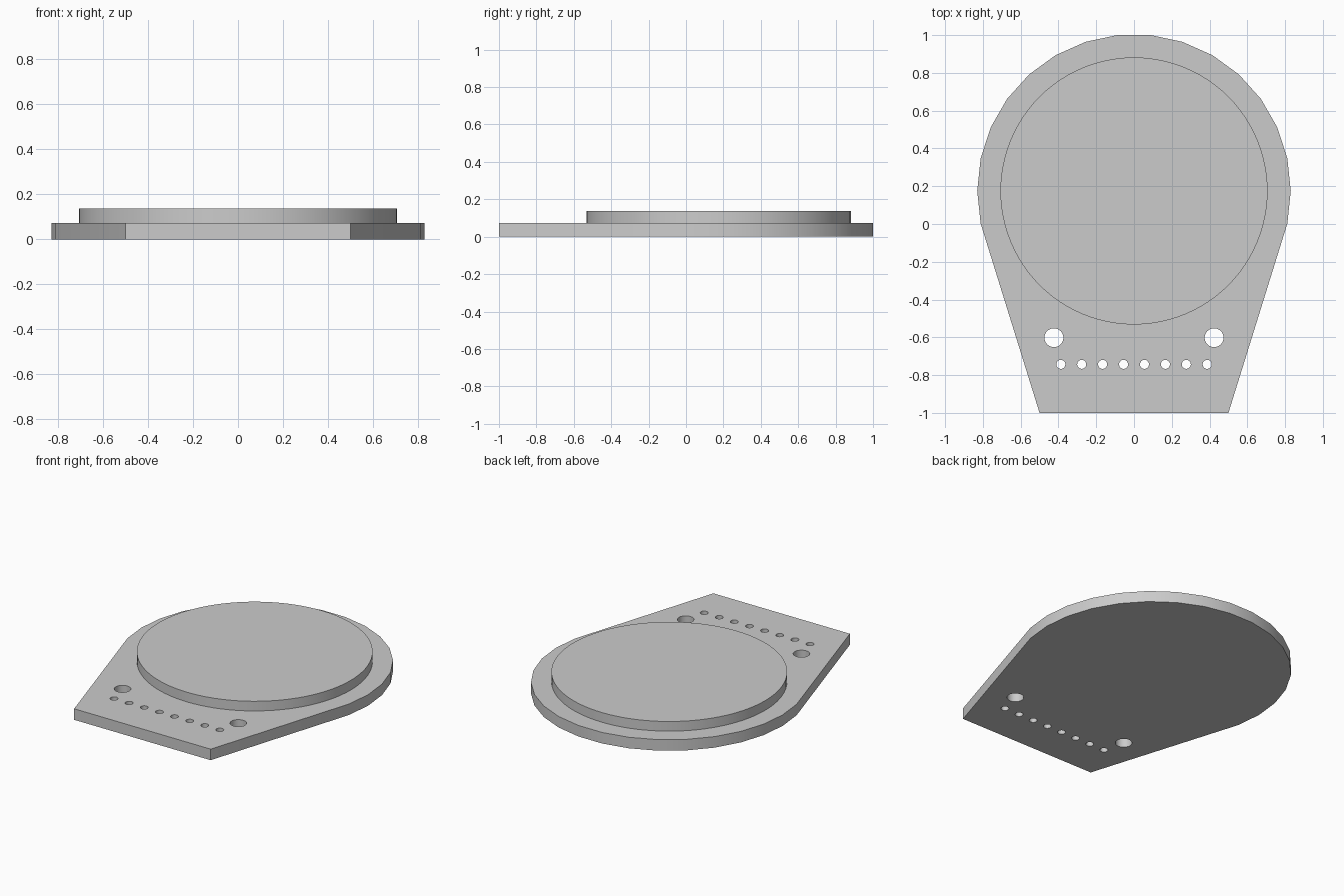
import bpy
import bmesh
from math import sin, cos, radians

if "Cube" in bpy.data.objects:
    bpy.data.objects.remove(bpy.data.objects["Cube"])

PLATE_TOP = 0.073
DISC_TOP = 0.137
CENTRE_Y = 0.175

# One flat grey for the whole model
grey = bpy.data.materials.new("light grey")
grey.use_nodes = True
grey.diffuse_color = (0.6, 0.6, 0.6, 1)
grey.node_tree.nodes["Principled BSDF"].inputs["Base Color"].default_value = (0.6, 0.6, 0.6, 1)


def circle(x, y, radius, sides):
    step = 360 / sides
    return [(x + radius * cos(radians(i * step)), y + radius * sin(radians(i * step)))
            for i in range(sides)]


def prism(name, outlines, z0, z1):
    """Extrude one or more flat outlines between two heights."""
    bm = bmesh.new()
    for outline in outlines:
        face = bm.faces.new([bm.verts.new((x, y, z0)) for x, y in outline])
        new = bmesh.ops.extrude_face_region(bm, geom=[face], use_keep_orig=True)["geom"]
        for v in new:
            if isinstance(v, bmesh.types.BMVert):
                v.co.z = z1
    bmesh.ops.recalc_face_normals(bm, faces=bm.faces)
    mesh = bpy.data.meshes.new(name)
    bm.to_mesh(mesh)
    bm.free()
    mesh.materials.append(grey)
    obj = bpy.data.objects.new(name, mesh)
    bpy.context.collection.objects.link(obj)
    return obj


def select_only(obj):
    bpy.ops.object.select_all(action="DESELECT")
    obj.select_set(True)
    bpy.context.view_layer.objects.active = obj


# Base plate: coarse arc at the back, tapering to a straight front edge
arc = [(0.83 * sin(radians(a)), CENTRE_Y + 0.83 * cos(radians(a)))
       for a in range(-102, 103, 12)]
plate = prism("base_plate", [arc + [(0.5, -1), (-0.5, -1)]], 0, PLATE_TOP)

# Two mounting holes and a row of eight pin holes
holes = [circle(side * 0.424, -0.602, 0.05, 32) for side in (-1, 1)]
holes += [circle((i - 3.5) * 0.1107, -0.743, 0.024, 24) for i in range(8)]
cutter = prism("hole_cutter", holes, -0.1, 0.2)
cut = plate.modifiers.new("holes", "BOOLEAN")
cut.operation = "DIFFERENCE"
cut.solver = "EXACT"
cut.object = cutter
select_only(plate)
bpy.ops.object.modifier_apply(modifier=cut.name)
bpy.data.objects.remove(cutter)

# Raised round disc
disc = prism("raised_disc", [circle(0, CENTRE_Y, 0.707, 96)], PLATE_TOP, DISC_TOP)

for obj in (plate, disc):
    select_only(obj)
    bpy.ops.object.shade_smooth_by_angle(angle=radians(30))
